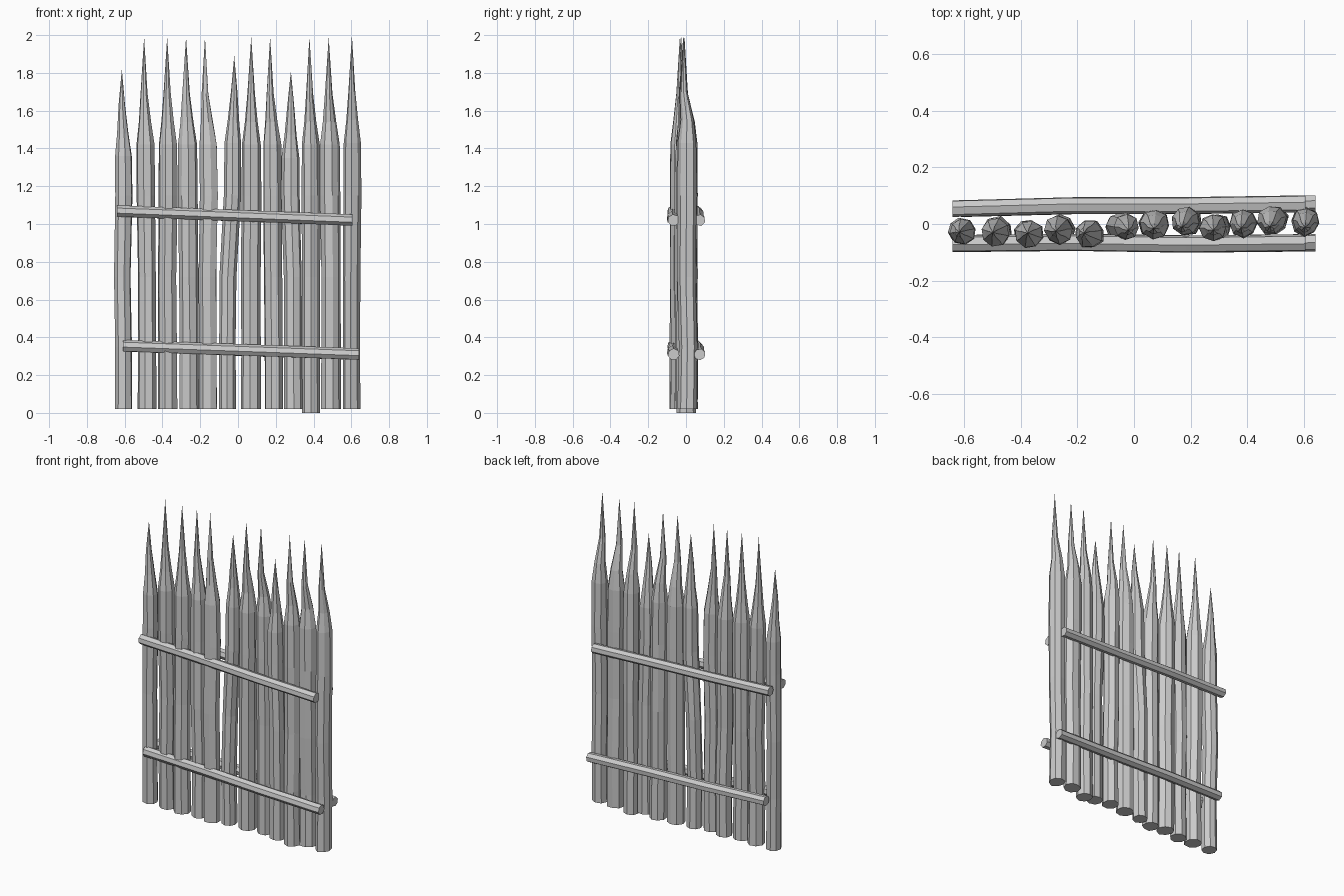
import bpy, bmesh, random
from mathutils import Vector

if "Cube" in bpy.data.objects:
    bpy.data.objects.remove(bpy.data.objects["Cube"])

random.seed(4)


def lofted(name, rings, sides, axis, jitter=0.0):
    """Join polygon rings (centre, radius) along X or Z; radius 0 ends in a point."""
    from math import cos, sin, tau
    bm = bmesh.new()
    wobble = [1 + random.uniform(-jitter, jitter) for _ in range(sides)]
    turn = random.uniform(0, tau / sides)
    loops = []
    for c, r in rings:
        if r == 0:
            loops.append([bm.verts.new(c)])
            continue
        loop = []
        for i in range(sides):
            a = turn + tau * i / sides
            k = r * wobble[i] * (1 + random.uniform(-jitter, jitter) / 2)
            u, v = k * cos(a), k * sin(a)
            off = Vector((u, v, 0)) if axis == 'Z' else Vector((0, u, v))
            loop.append(bm.verts.new(Vector(c) + off))
        loops.append(loop)
    for a, b in zip(loops, loops[1:]):
        for i in range(sides):
            j = (i + 1) % sides
            if len(b) == 1:
                bm.faces.new((a[i], a[j], b[0]))
            else:
                bm.faces.new((a[i], a[j], b[j], b[i]))
    for loop in (loops[0], loops[-1]):
        if len(loop) > 1:
            bm.faces.new(loop)
    bmesh.ops.recalc_face_normals(bm, faces=bm.faces)
    mesh = bpy.data.meshes.new(name)
    bm.to_mesh(mesh)
    bm.free()
    bpy.context.collection.objects.link(bpy.data.objects.new(name, mesh))


# Stakes: x at base, middle, shoulder and tip; y; tip height; radius
stakes = [
    (-0.605, -0.612, -0.603, -0.615, -0.025, 1.82, 0.047),
    (-0.480, -0.482, -0.487, -0.497, -0.030, 1.99, 0.053),
    (-0.373, -0.375, -0.370, -0.375, -0.035, 1.99, 0.050),
    (-0.258, -0.262, -0.265, -0.275, -0.020, 1.99, 0.052),
    (-0.160, -0.163, -0.155, -0.175, -0.035, 1.99, 0.051),
    (-0.055, -0.052, -0.028, -0.020, -0.012, 1.89, 0.046),
    (0.070, 0.070, 0.073, 0.070, 0.000, 1.99, 0.052),
    (0.190, 0.186, 0.184, 0.170, 0.012, 1.99, 0.051),
    (0.293, 0.292, 0.278, 0.280, -0.012, 1.81, 0.048),
    (0.385, 0.385, 0.385, 0.378, 0.002, 1.99, 0.050),
    (0.492, 0.492, 0.488, 0.480, 0.014, 1.99, 0.052),
    (0.602, 0.602, 0.606, 0.603, 0.008, 2.00, 0.050),
]
for n, (x0, x1, x2, x3, y, top, r) in enumerate(stakes):
    base = 0.0 if n == 9 else 0.02
    s = top - 0.57 if top > 1.95 else top - 0.46
    yt = y * 0.5 - 0.015
    sway = random.uniform(-0.006, 0.006)
    lofted(f"stake_{n + 1}", [
        ((x0, y, base), r),
        ((x0, y + sway, 0.35), r * 0.97),
        ((x1, y - sway, 0.72), r * 0.97),
        ((x2, y, 1.15), r),
        ((x2 * 0.8 + x3 * 0.2, y, s), r * 0.97),
        ((x2 * 0.5 + x3 * 0.5, y, s + 0.12), r * 0.66),
        ((x3, yt, s + 0.27), r * 0.38),
        ((x3, yt, top), 0)], 8, 'Z', 0.06)

# Cross rails: front and back pairs, all sloping down to the right
rails = {"upper": (-0.64, 0.605, 1.068, 1.02), "lower": (-0.61, 0.64, 0.355, 0.31)}
for side, ys in (("front", (-0.069, -0.065, -0.071, -0.066)),
                 ("back", (0.055, 0.066, 0.066, 0.072))):
    for level, (xa, xb, za, zb) in rails.items():
        rings = []
        for t, y in zip((0, 0.33, 0.66, 1), ys):
            rings.append(((xa + (xb - xa) * t, y, za + (zb - za) * t), 0.031))
        lofted(f"{side}_{level}_rail", rings, 7, 'X', 0.04)
